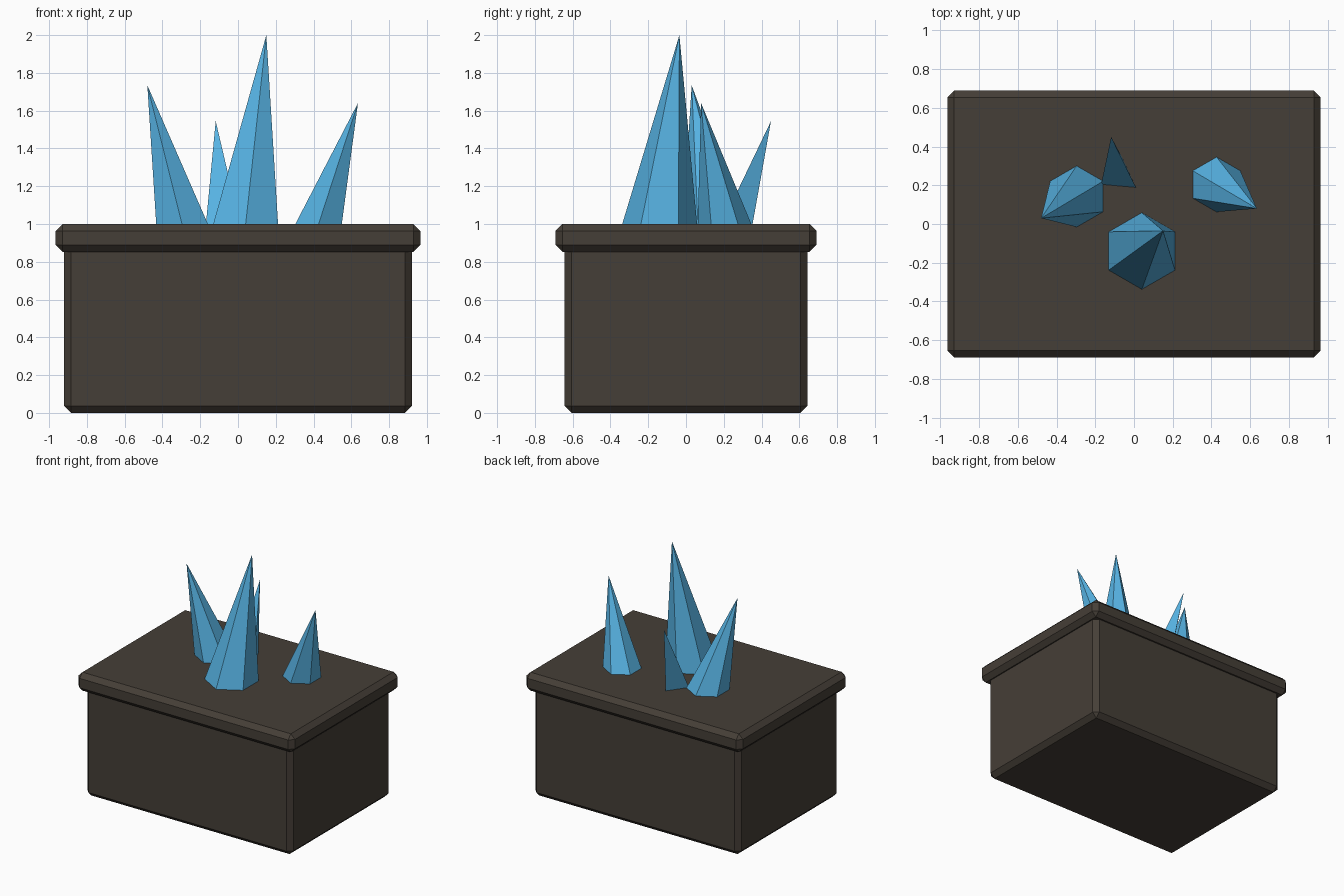
import bpy, bmesh
from math import sin, cos, pi

if "Cube" in bpy.data.objects:
    bpy.data.objects.remove(bpy.data.objects["Cube"])


def material(name, rgb):
    m = bpy.data.materials.new(name)
    m.diffuse_color = (*rgb, 1)
    m.use_nodes = True
    m.node_tree.nodes["Principled BSDF"].inputs["Base Color"].default_value = m.diffuse_color
    return m


STONE = material("dark_stone", (0.060, 0.049, 0.038))
CRYSTAL = material("blue_crystal", (0.095, 0.450, 0.770))


def finish(bm, name, mat):
    bmesh.ops.recalc_face_normals(bm, faces=bm.faces)
    mesh = bpy.data.meshes.new(name)
    bm.to_mesh(mesh)
    bm.free()
    mesh.materials.append(mat)
    obj = bpy.data.objects.new(name, mesh)
    bpy.context.collection.objects.link(obj)
    return obj


def chamfered_box(name, half_x, half_y, z0, z1, chamfer):
    bm = bmesh.new()
    bmesh.ops.create_cube(bm, size=2)
    for v in bm.verts:
        v.co = (v.co.x * half_x, v.co.y * half_y, z1 if v.co.z > 0 else z0)
    bmesh.ops.bevel(bm, geom=bm.edges[:], offset=chamfer, segments=1,
                    affect='EDGES', offset_type='OFFSET')
    return finish(bm, name, STONE)


def shard(name, sides, centre, radius, tip, turn=pi / 2):
    # leaning pyramid: regular base on the lid, off-centre tip
    bm = bmesh.new()
    ring = [bm.verts.new((centre[0] + radius * cos(turn + 2 * pi * i / sides),
                          centre[1] + radius * sin(turn + 2 * pi * i / sides),
                          0.995)) for i in range(sides)]
    top = bm.verts.new(tip)
    bm.faces.new(ring)
    for i in range(sides):
        bm.faces.new((ring[i], ring[(i + 1) % sides], top))
    return finish(bm, name, CRYSTAL)


# Box and overhanging lid
chamfered_box("box_body", 0.92, 0.642, 0.0, 0.89, 0.037)
chamfered_box("lid", 0.965, 0.69, 0.852, 1.0, 0.036)

# Crystal shards growing out of the lid
shard("tall_shard", 6, (0.04, -0.14), 0.199, (0.15, -0.035, 2.0))
shard("left_shard", 6, (-0.295, 0.143), 0.159, (-0.48, 0.03, 1.735))
shard("right_shard", 6, (0.425, 0.205), 0.143, (0.635, 0.08, 1.64))
shard("small_back_shard", 3, (-0.075, 0.247), 0.105, (-0.118, 0.45, 1.545), pi / 2 - 0.09)
